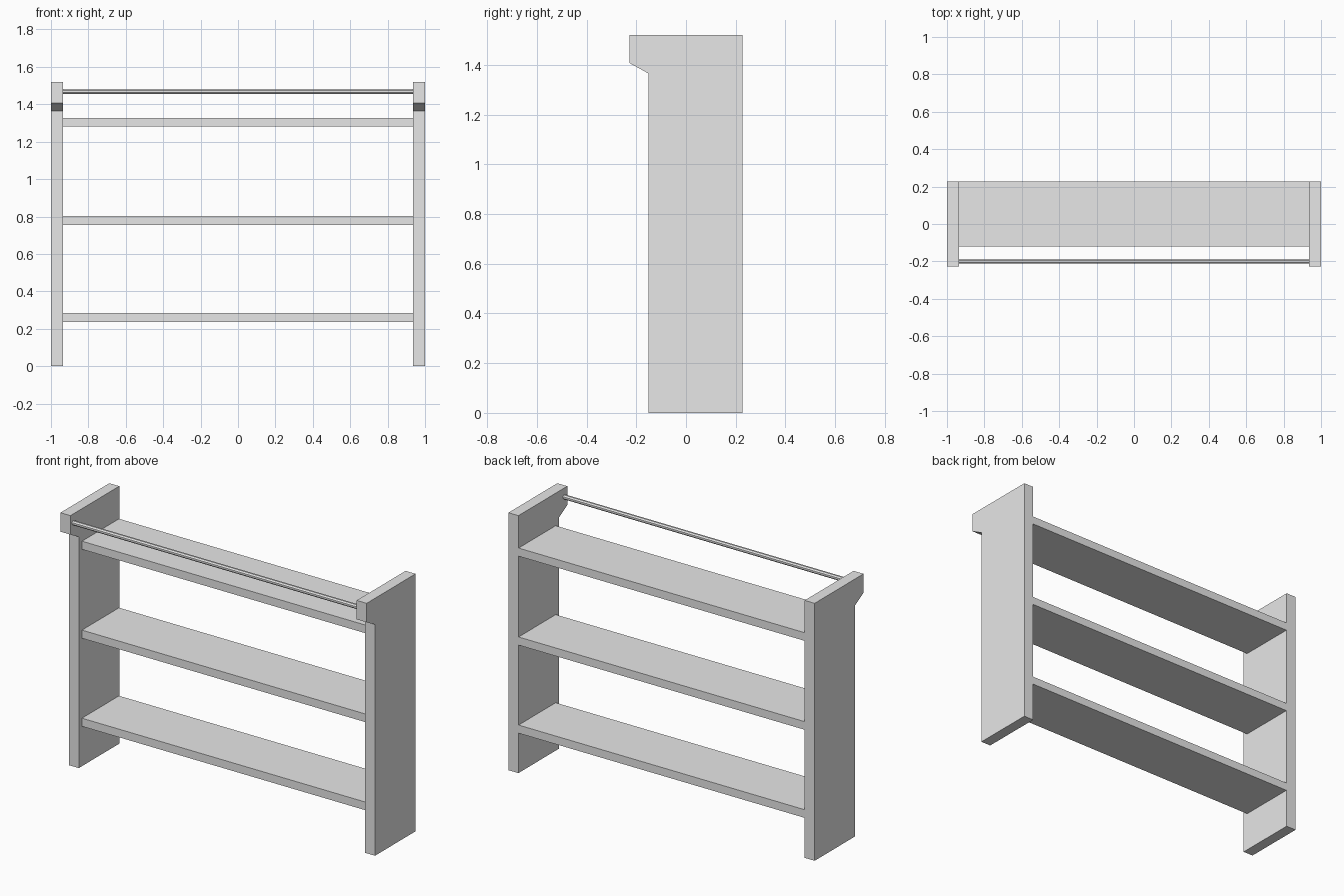
import bpy
import bmesh
import math

cube = bpy.data.objects.get("Cube")
if cube:
    bpy.data.objects.remove(cube, do_unlink=True)

# Single plain finish
GREY = (0.8, 0.8, 0.8, 1.0)
grey = bpy.data.materials.new("light_grey")
grey.use_nodes = True
grey.diffuse_color = GREY
grey.node_tree.nodes["Principled BSDF"].inputs["Base Color"].default_value = GREY

INNER = 0.935  # inside face of the side panels


def extrude_x(name, profile, x0, x1):
    """Extrude a closed (y, z) profile from x0 to x1."""
    bm = bmesh.new()
    face = bm.faces.new([bm.verts.new((x0, y, z)) for y, z in profile])
    new = bmesh.ops.extrude_face_region(bm, geom=[face])["geom"]
    verts = [v for v in new if isinstance(v, bmesh.types.BMVert)]
    bmesh.ops.translate(bm, verts=verts, vec=(x1 - x0, 0, 0))
    bmesh.ops.recalc_face_normals(bm, faces=bm.faces)
    mesh = bpy.data.meshes.new(name)
    bm.to_mesh(mesh)
    bm.free()
    mesh.materials.append(grey)
    obj = bpy.data.objects.new(name, mesh)
    bpy.context.collection.objects.link(obj)
    return obj


# Side panels with a forward nose at the top
panel = [(0.228, 0), (0.228, 1.52), (-0.228, 1.52),
         (-0.228, 1.408), (-0.15, 1.365), (-0.15, 0)]
extrude_x("left_side_panel", panel, INNER, 1)
extrude_x("right_side_panel", panel, -1, -INNER)

# Shelves
for label, z in (("lower", 0.235), ("middle", 0.755), ("upper", 1.28)):
    top = z + 0.048
    extrude_x(label + "_shelf",
              [(-0.12, z), (0.226, z), (0.226, top), (-0.12, top)],
              -INNER, INNER)

# Thin front rail between the noses
sides, radius = 8, 0.0135
angles = [math.tau * (i + 0.5) / sides for i in range(sides)]
extrude_x("front_rail",
          [(-0.2 + radius * math.cos(a), 1.468 + radius * math.sin(a))
           for a in angles], -INNER, INNER)
